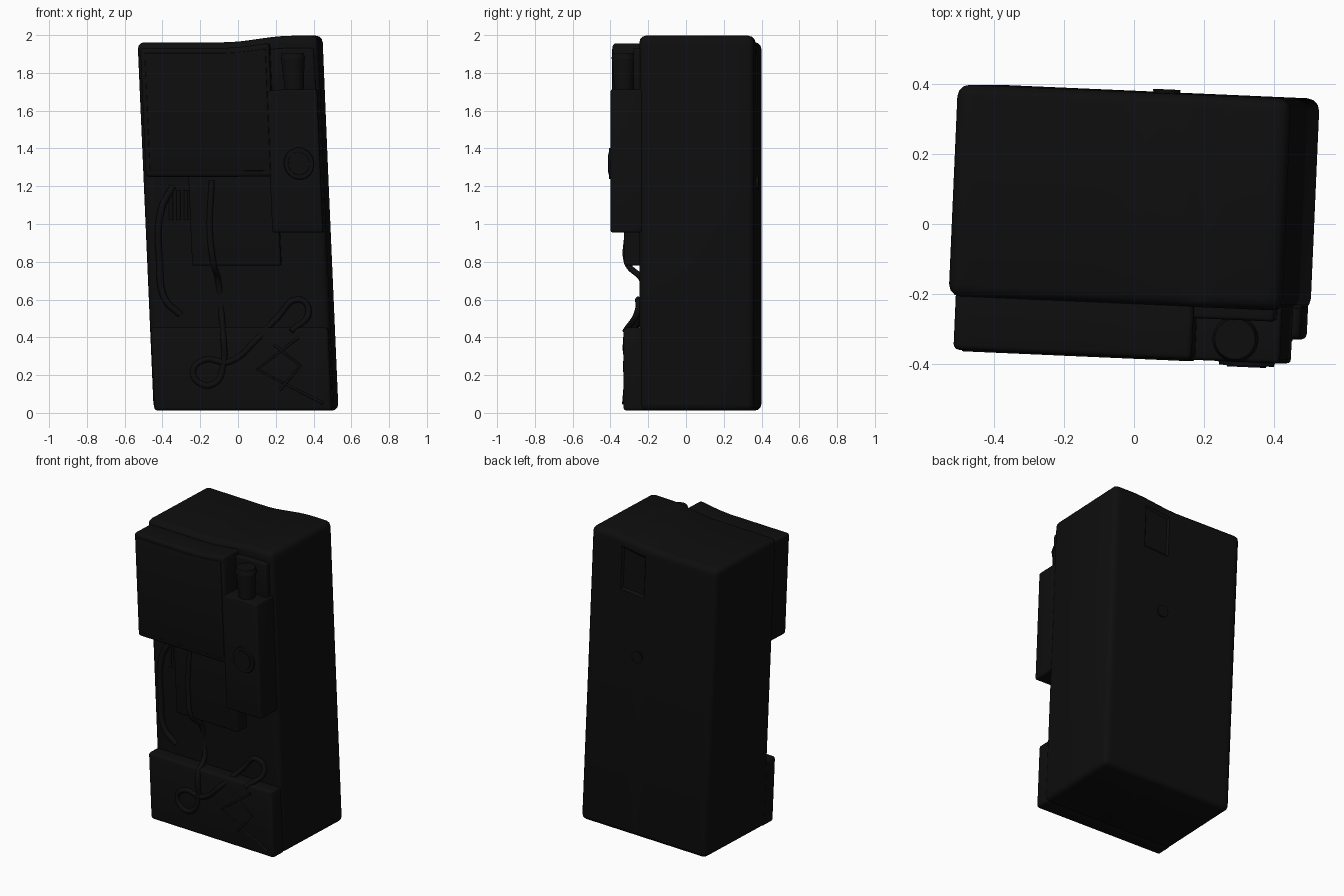
import bpy, bmesh, math
from mathutils import Matrix

default = bpy.data.objects.get("Cube")
if default:
    bpy.data.objects.remove(default, do_unlink=True)

black = bpy.data.materials.new("soft black")
black.use_nodes = True
COLOUR = (0.0043, 0.0043, 0.0043, 1)
black.diffuse_color = COLOUR
black.node_tree.nodes["Principled BSDF"].inputs["Base Color"].default_value = COLOUR

TURN = math.radians(2.5)
LEAN = 0.0435


def lean(co):
    """Turn, lean and swell an upright point like the worn cabinet."""
    u, v, z = co
    t = min(max((u + 0.02) / 0.36, 0), 1)
    rise = 0.035 * t * t * (3 - 2 * t) * max(z - 1.2, 0) / 0.76
    return (u * math.cos(TURN) + v * math.sin(TURN) + 0.04 - LEAN * z,
            v * math.cos(TURN) - u * math.sin(TURN), z + rise)


def local_u(x, z):
    return x - 0.025 + LEAN * z


def finish(bm, name):
    for vert in bm.verts:
        vert.co = lean(vert.co)
    bmesh.ops.recalc_face_normals(bm, faces=bm.faces)
    mesh = bpy.data.meshes.new(name)
    bm.to_mesh(mesh)
    bm.free()
    mesh.materials.append(black)
    obj = bpy.data.objects.new(name, mesh)
    bpy.context.collection.objects.link(obj)
    bpy.ops.object.select_all(action='DESELECT')
    obj.select_set(True)
    bpy.context.view_layer.objects.active = obj
    bpy.ops.object.shade_smooth_by_angle(angle=math.radians(35))
    return obj


def slice_mesh(bm, axis, places):
    normal = [0, 0, 0]
    normal[axis] = 1
    for p in places:
        bmesh.ops.bisect_plane(bm, geom=bm.verts[:] + bm.edges[:] + bm.faces[:],
                               plane_co=[p * n for n in normal], plane_no=normal)


def block(name, us, vs, zs, bevel=0.012, done=True):
    bm = bmesh.new()
    bmesh.ops.create_cube(bm, size=1)
    for vert in bm.verts:
        vert.co = [r[0] if c < 0 else r[1] for c, r in zip(vert.co, (us, vs, zs))]
    bmesh.ops.bevel(bm, geom=bm.edges[:], offset=bevel, segments=3, profile=0.5, affect='EDGES')
    slice_mesh(bm, 0, [i * 0.06 for i in range(-7, 8)])
    slice_mesh(bm, 2, [1.2])
    return finish(bm, name) if done else bm


def drum(name, u, v, z, r1, r2, depth, upright):
    bm = bmesh.new()
    bmesh.ops.create_cone(bm, cap_ends=True, segments=32, radius1=r1, radius2=r2, depth=depth)
    turn = Matrix() if upright else Matrix.Rotation(math.pi / 2, 4, 'X')
    bmesh.ops.transform(bm, matrix=Matrix.Translation((u, v, z)) @ turn, verts=bm.verts)
    return finish(bm, name)


def cord(name, points, radius, smooth=True):
    """Round cord through (x, v, z) points lying on the front."""
    data = bpy.data.curves.new(name, 'CURVE')
    data.dimensions = '3D'
    data.bevel_depth, data.bevel_resolution = radius, 3
    data.use_fill_caps = True
    if smooth:
        spline = data.splines.new('BEZIER')
        spline.bezier_points.add(len(points) - 1)
        for p, (x, v, z) in zip(spline.bezier_points, points):
            p.co = lean((local_u(x, z), v, z))
            p.handle_left_type = p.handle_right_type = 'AUTO'
    else:
        spline = data.splines.new('POLY')
        spline.points.add(len(points) - 1)
        for p, (x, v, z) in zip(spline.points, points):
            p.co = (*lean((local_u(x, z), v, z)), 1)
    data.materials.append(black)
    obj = bpy.data.objects.new(name, data)
    bpy.context.collection.objects.link(obj)


# Main cabinet, with a shallow worn hollow in the back
body = block("cabinet", (-0.478, 0.478), (-0.228, 0.38), (0.012, 1.962), 0.035, done=False)
slice_mesh(body, 0, [0.06, 0.24])
slice_mesh(body, 2, [1.62, 1.9])
hollow = []
for f in body.faces:
    c = f.calc_center_median()
    if f.normal.y > 0.99 and 0.06 < c.x < 0.24 and 1.62 < c.z < 1.9:
        hollow.append(f)
bmesh.ops.inset_region(body, faces=hollow, thickness=0.015, depth=-0.012)
finish(body, "cabinet")
drum("back_lock", 0.09, 0.382, 1.22, 0.04, 0.035, 0.016, False)

# Front panels
FRONT = -0.38
block("screen_panel", (-0.458, 0.225), (FRONT, -0.2), (1.25, 1.932), 0.016)
block("screen_face", (-0.435, 0.205), (FRONT - 0.004, -0.3), (1.28, 1.905), 0.004)
block("control_strip", (0.2, 0.468), (FRONT, -0.2), (0.955, 1.69), 0.012)
block("middle_plate", (-0.235, 0.235), (-0.318, -0.2), (0.78, 1.26), 0.01)
block("lower_plate", (-0.47, 0.47), (-0.312, -0.2), (0.012, 0.452), 0.018)

# Cup and its niche on top of the strip
block("niche_back", (0.21, 0.455), (-0.26, -0.2), (1.68, 1.9), 0.01)
drum("cup", 0.345, -0.315, 1.765, 0.05, 0.062, 0.16, True)
drum("cup_lid", 0.345, -0.315, 1.86, 0.066, 0.058, 0.03, True)

# Round dial on the strip
drum("dial", 0.357, FRONT - 0.004, 1.315, 0.082, 0.078, 0.014, False)
drum("dial_cap", 0.357, FRONT - 0.008, 1.315, 0.06, 0.056, 0.014, False)

# Side handle at the front
cord("side_handle", [(-0.35, -0.23, 1.2), (-0.41, -0.24, 1.08), (-0.42, -0.24, 0.8),
                     (-0.39, -0.24, 0.6), (-0.31, -0.23, 0.52)], 0.018)
for i in range(3):
    x = -0.36 + i * 0.04
    cord("side_rib", [(x, -0.228, 1.02), (x, -0.228, 1.18)], 0.011, False)

# Long hose that loops over the lower plate
hose = [(-0.14, -0.318, 1.23), (-0.15, -0.318, 0.95), (-0.13, -0.315, 0.79), (-0.11, -0.235, 0.7),
        (-0.09, -0.235, 0.5), (-0.08, -0.31, 0.42), (-0.08, -0.312, 0.25), (-0.12, -0.312, 0.16),
        (-0.19, -0.312, 0.15), (-0.24, -0.312, 0.22), (-0.18, -0.312, 0.28),
        (-0.05, -0.312, 0.27), (0.1, -0.31, 0.39), (0.2, -0.24, 0.5),
        (0.32, -0.24, 0.6), (0.37, -0.24, 0.54), (0.28, -0.31, 0.43)]
cord("hose", hose, 0.016)

# Raised angled trim on the lower plate
cord("angled_trim", [(0.32, -0.312, 0.4), (0.1, -0.312, 0.23), (0.45, -0.312, 0.05)], 0.008, False)
cord("inner_trim", [(0.19, -0.312, 0.36), (0.33, -0.312, 0.25), (0.22, -0.312, 0.12)], 0.008, False)
